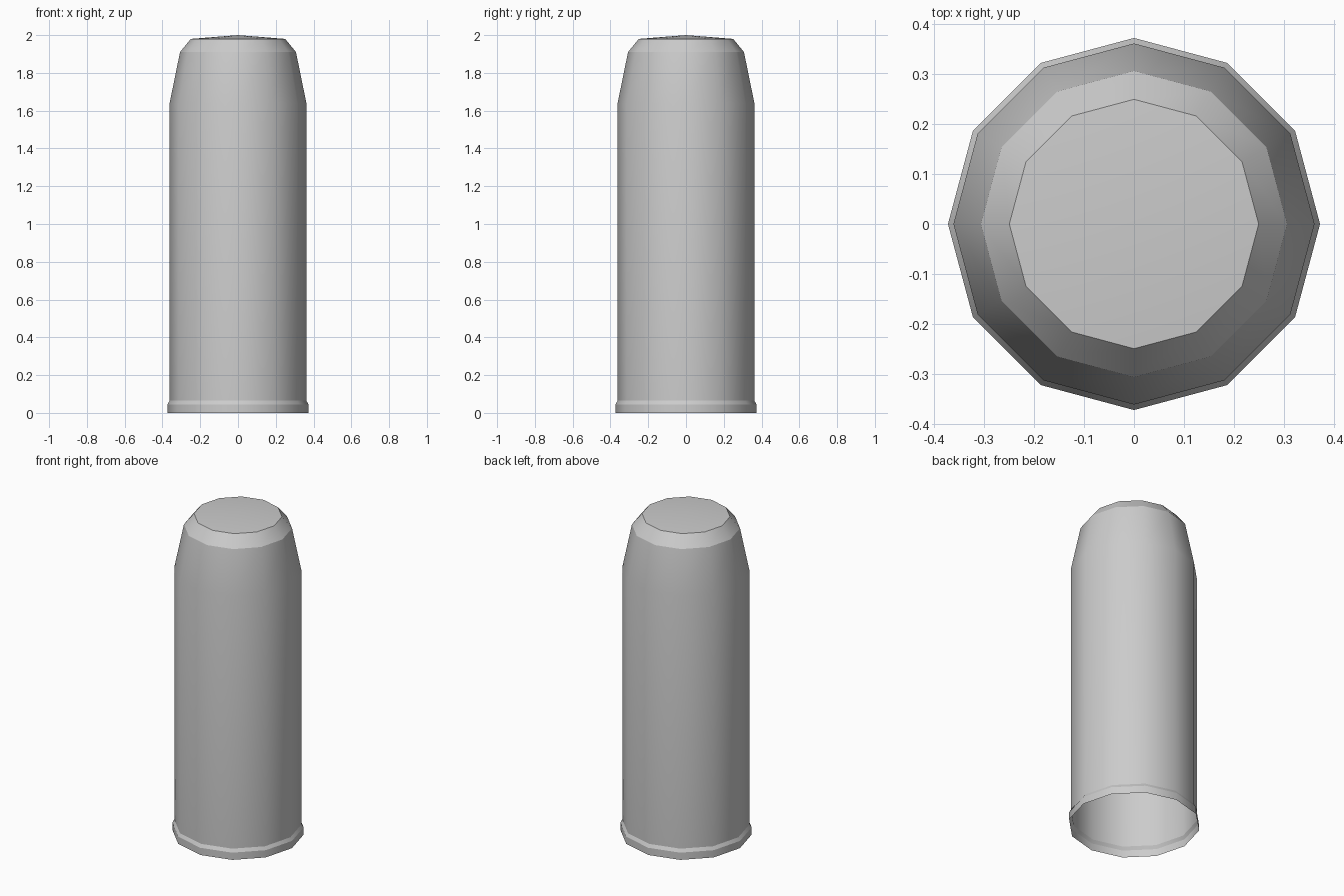
import bpy, bmesh
from math import cos, sin, tau

cube = bpy.data.objects.get("Cube")
if cube:
    bpy.data.objects.remove(cube, do_unlink=True)

SIDES = 12

# Plain grey finish
grey = bpy.data.materials.new("plain_grey")
grey.use_nodes = True
colour = (0.6, 0.6, 0.6, 1)
grey.diffuse_color = colour
grey.node_tree.nodes["Principled BSDF"].inputs["Base Color"].default_value = colour

# Shell profile: radius, height, crisp edge around the ring
profile = [
    (0.373, 0.0, False),
    (0.373, 0.045, True),     # base rim
    (0.362, 0.065, True),     # rim bevel
    (0.362, 1.64, False),     # straight body
    (0.307, 1.91, True),      # taper
    (0.25, 1.98, True),       # shoulder
]

bm = bmesh.new()
rings = []
for radius, height, crisp in profile:
    ring = [bm.verts.new((radius * cos(tau * i / SIDES),
                          radius * sin(tau * i / SIDES), height))
            for i in range(SIDES)]
    rings.append(ring)

# Walls, open at the bottom
for low, high in zip(rings, rings[1:]):
    for i in range(SIDES):
        j = (i + 1) % SIDES
        bm.faces.new((low[i], low[j], high[j], high[i]))

# Shallow domed cap
apex = bm.verts.new((0, 0, 2.0))
top = rings[-1]
for i in range(SIDES):
    bm.faces.new((top[i], top[(i + 1) % SIDES], apex))

# Smooth shading with crisp rings
for face in bm.faces:
    face.smooth = True
for ring, (radius, height, crisp) in zip(rings, profile):
    for i in range(SIDES):
        edge = bm.edges.get((ring[i], ring[(i + 1) % SIDES]))
        edge.smooth = not crisp

mesh = bpy.data.meshes.new("capsule_shell")
bm.to_mesh(mesh)
bm.free()
mesh.materials.append(grey)
shell = bpy.data.objects.new("capsule_shell", mesh)
bpy.context.collection.objects.link(shell)
